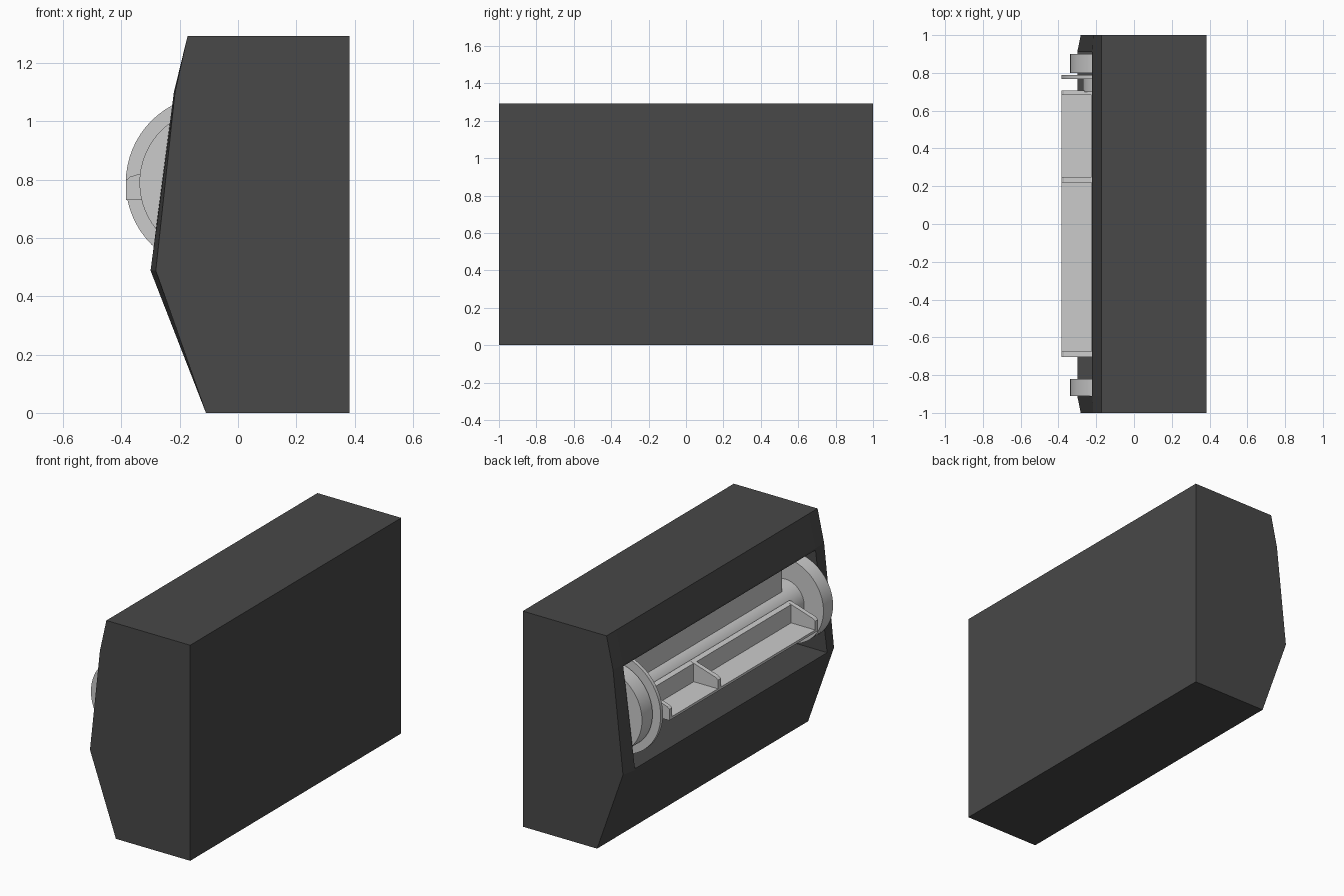
import bpy, bmesh
from math import pi
from mathutils import Matrix, Vector

if "Cube" in bpy.data.objects:
    bpy.data.objects.remove(bpy.data.objects["Cube"])

AXIS = Vector((-0.085, 0, 0.79))      # rotor axis, parallel to y


def finish(bm, name, mat=None):
    bmesh.ops.recalc_face_normals(bm, faces=bm.faces)
    me = bpy.data.meshes.new(name)
    bm.to_mesh(me)
    bm.free()
    ob = bpy.data.objects.new(name, me)
    bpy.context.collection.objects.link(ob)
    if mat:
        me.materials.append(mat)
    return ob


def loft(bm, sections):
    """Join (y, xz-profile) sections into a capped solid."""
    rings = [[bm.verts.new((x, y, z)) for x, z in pts] for y, pts in sections]
    n = len(rings[0])
    for a, b in zip(rings, rings[1:]):
        for i in range(n):
            j = (i + 1) % n
            bm.faces.new((a[i], a[j], b[j], b[i]))
    bm.faces.new(rings[0])
    bm.faces.new(rings[-1][::-1])


def drum(name, radius, y0, y1):
    bpy.ops.mesh.primitive_cylinder_add(
        vertices=64, radius=radius, depth=y1 - y0,
        location=(AXIS.x, (y0 + y1) / 2, AXIS.z), rotation=(pi / 2, 0, 0))
    ob = bpy.context.object
    ob.name = name
    bpy.ops.object.shade_smooth_by_angle()
    return ob


dark = bpy.data.materials.new("dark_casing")
dark.diffuse_color = (0.065, 0.065, 0.065, 1)
dark.use_nodes = True
dark.node_tree.nodes["Principled BSDF"].inputs["Base Color"].default_value = dark.diffuse_color


# Casing: six-sided profile, its sloping side drawn in slightly at both ends
def profile(ridge, brow):
    return [(-0.11, 0), (0.383, 0), (0.383, 1.293), (-0.173, 1.293),
            (brow, 1.1), (ridge, 0.488)]


bm = bmesh.new()
end, mid = profile(-0.282, -0.216), profile(-0.3, -0.22)
loft(bm, [(-1, end), (-0.912, mid), (0.912, mid), (1, end)])
casing = finish(bm, "casing", dark)

# Rectangular recess cut into the sloping side
bm = bmesh.new()
loft(bm, [(y, [(-0.5, 0.496), (0.225, 0.496), (0.225, 1.09), (-0.5, 1.09)])
          for y in (-0.911, 0.911)])
cutter = finish(bm, "recess_cutter", dark)
cutter.hide_render = True
mod = casing.modifiers.new("recess", 'BOOLEAN')
mod.operation = 'DIFFERENCE'
mod.solver = 'EXACT'
mod.object = cutter
bpy.context.view_layer.objects.active = casing
bpy.ops.object.modifier_apply(modifier=mod.name)
bpy.data.objects.remove(cutter)

# Rotor: core, end discs, hub and one wide flange
drum("rotor_core", 0.125, -0.82, 0.80)
drum("end_disc_front", 0.253, -0.911, -0.82)
drum("end_disc_back", 0.253, 0.80, 0.90)
drum("hub", 0.185, 0.70, 0.77)
drum("flange", 0.30, 0.768, 0.79)

# Open trays around the core: L-shaped floor and wall, closed by three webs
tray = [(-0.385, 0.73), (-0.385, 0.745), (-0.225, 0.745),
        (-0.225, 0.855), (-0.195, 0.862), (-0.195, 0.73)]
web = [(-0.385, 0.73), (-0.385, 0.797), (-0.37, 0.81),
       (-0.21, 0.86), (-0.195, 0.862), (-0.195, 0.73)]
for k in range(4):
    bm = bmesh.new()
    loft(bm, [(-0.69, tray), (0.69, tray)])
    for y0, y1 in ((-0.703, -0.675), (0.22, 0.248), (0.682, 0.707)):
        loft(bm, [(y0, web), (y1, web)])
    bmesh.ops.rotate(bm, cent=AXIS, verts=bm.verts,
                     matrix=Matrix.Rotation(k * pi / 2, 3, 'Y'))
    finish(bm, f"tray_{k + 1}")
